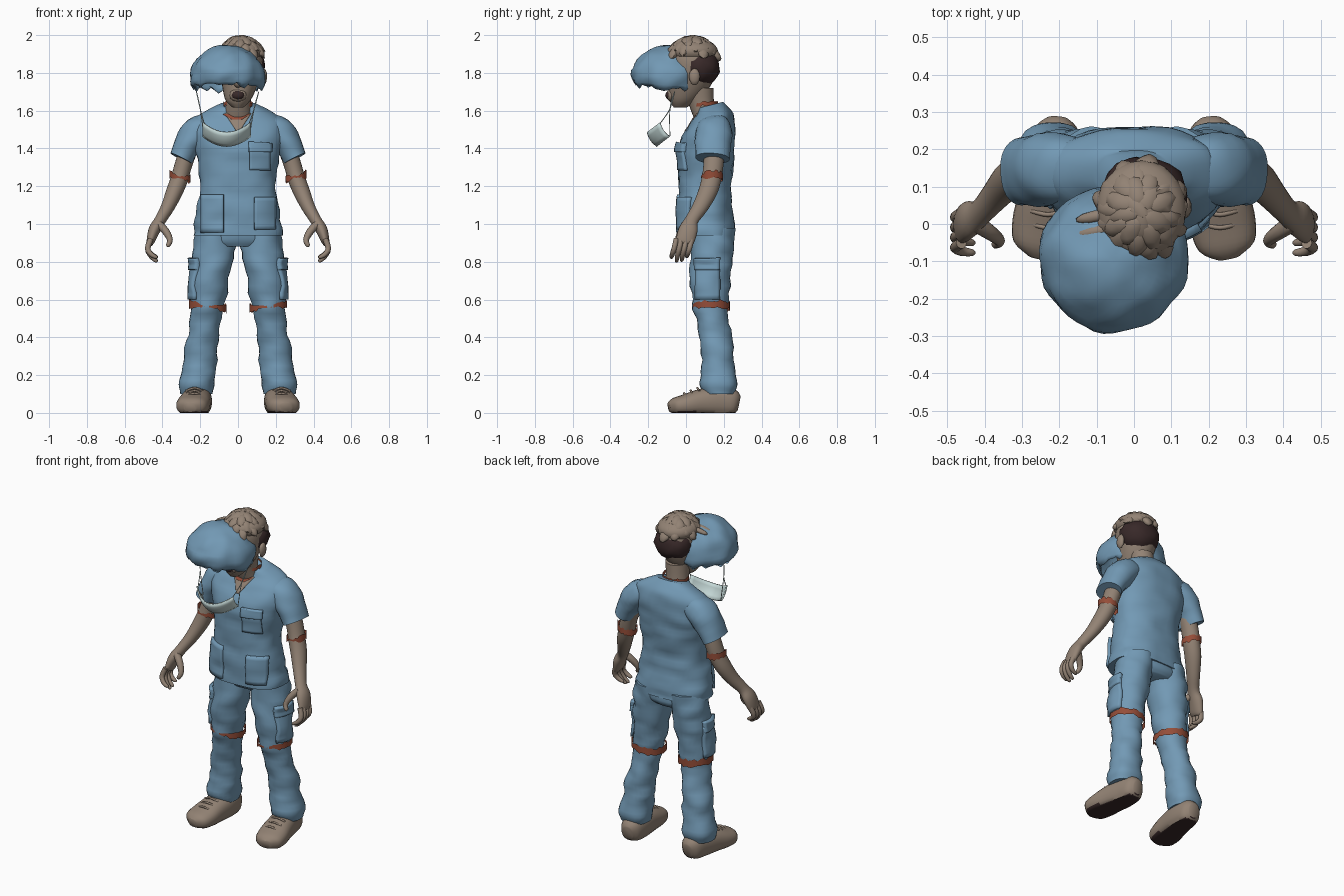
import bpy, bmesh, math, random
from mathutils import Vector, noise

random.seed(4)
if "Cube" in bpy.data.objects:
    bpy.data.objects.remove(bpy.data.objects["Cube"], do_unlink=True)


def material(name, rgb):
    m = bpy.data.materials.new(name)
    m.use_nodes = True
    m.diffuse_color = (*rgb, 1)
    m.node_tree.nodes["Principled BSDF"].inputs["Base Color"].default_value = (*rgb, 1)
    return m


BLUE = material("scrub blue", (0.17, 0.32, 0.46))
TAN = material("warm tan", (0.29, 0.225, 0.175))
DARK = material("dark brown", (0.04, 0.022, 0.022))
RED = material("torn red", (0.30, 0.075, 0.04))
PALE = material("mask pale", (0.55, 0.68, 0.67))


def finish(bm, name, *mats, angle=50):
    bmesh.ops.recalc_face_normals(bm, faces=bm.faces)
    me = bpy.data.meshes.new(name)
    bm.to_mesh(me)
    bm.free()
    for m in mats:
        me.materials.append(m)
    for p in me.polygons:
        p.use_smooth = True
    me.set_sharp_from_angle(angle=math.radians(angle))
    ob = bpy.data.objects.new(name, me)
    bpy.context.collection.objects.link(ob)
    return ob


def smooth_rows(rows, steps):
    """Catmull-Rom through rows of (x, y, z, half width, half depth)."""
    r = [rows[0]] + list(rows) + [rows[-1]]
    out = []
    for a, b, c, d in zip(r, r[1:], r[2:], r[3:]):
        for i in range(steps):
            t = i / steps
            out.append([0.5 * (2 * q + (s - p) * t + (2 * p - 5 * q + 4 * s - u) * t * t
                               + (3 * q - p - 3 * s + u) * t ** 3)
                        for p, q, s, u in zip(a, b, c, d)])
    return out + [list(rows[-1])]


def loft(name, rows, mats, side=1, ref=None, segs=24, steps=4, fold=0.0,
         square=1.0, floor=None, tilt=None):
    """Skin elliptical rings; horizontal rings unless ref gives the depth axis."""
    rows = smooth_rows(rows, steps)
    bm = bmesh.new()
    rings = []
    for i, (x, y, z, a, b) in enumerate(rows):
        u, v = Vector((1, 0, 0)), Vector((0, 1, 0))
        if ref:
            t = Vector(rows[min(i + 1, len(rows) - 1)][:3]) - Vector(rows[max(i - 1, 0)][:3])
            t.normalize()
            v = (Vector(ref) - t * t.dot(Vector(ref))).normalized()
            u = t.cross(v)
        ring = []
        for k in range(segs):
            ang = math.tau * k / segs
            c, s = math.cos(ang), math.sin(ang)
            c, s = (math.copysign(abs(w) ** square, w) for w in (c, s))
            d = u * c * max(a, .001) + v * s * max(b, .001)
            p = Vector((x, y, z)) + d
            if fold:
                q = p * 9
                p += d.normalized() * fold * noise.noise(Vector((q.x, q.y, q.z * 1.8)))
            if tilt:
                p.z += tilt(z) * d.y
            if floor is not None:
                p.z = max(p.z, floor)
            p.x *= side
            ring.append(bm.verts.new(p))
        rings.append(ring)
    for r, q in zip(rings, rings[1:]):
        for k in range(segs):
            j = (k + 1) % segs
            bm.faces.new((r[k], r[j], q[j], q[k]))
    bm.faces.new(rings[0])
    bm.faces.new(rings[-1])
    return finish(bm, name, *mats)


def blob(name, loc, size, mat, direction=None, sub=2, rough=0.0):
    bm = bmesh.new()
    bmesh.ops.create_icosphere(bm, subdivisions=sub, radius=1)
    rot = Vector(direction).to_track_quat('X', 'Z') if direction else None
    for v in bm.verts:
        p = Vector([a * b for a, b in zip(v.co, size)])
        p *= 1 + rough * noise.noise(v.co * 3 + Vector(loc) * 20)
        v.co = Vector(loc) + (rot @ p if rot else p)
    return finish(bm, name, mat)


def patch(name, corners, axis, sign, target, thick, mat, n=8):
    """Sheet between four corners, dropped along an axis onto a target."""
    bm = bmesh.new()
    a, b, c, d = map(Vector, corners)
    grid = [[bm.verts.new(a.lerp(b, i / n).lerp(d.lerp(c, i / n), j / n))
             for i in range(n + 1)] for j in range(n + 1)]
    for r, q in zip(grid, grid[1:]):
        for i in range(n):
            bm.faces.new((r[i], r[i + 1], q[i + 1], q[i]))
    ob = finish(bm, name, mat)
    w = ob.modifiers.new("drape", 'SHRINKWRAP')
    w.target, w.wrap_method = target, 'PROJECT'
    setattr(w, "use_project_" + axis, True)
    w.use_positive_direction, w.use_negative_direction = sign > 0, sign < 0
    s = ob.modifiers.new("thickness", 'SOLIDIFY')
    s.thickness, s.offset = thick, 0
    return ob


def front_patch(name, x0, x1, z0, z1, thick, mat, target, x2=None, x3=None):
    x2, x3 = (x1 if x2 is None else x2), (x0 if x3 is None else x3)
    return patch(name, ((x0, -.5, z0), (x1, -.5, z0), (x2, -.5, z1), (x3, -.5, z1)),
                 'y', 1, target, thick, mat)


def torn_band(name, c, rx, ry, height, slope=0.0, segs=36):
    """Ragged strip around a limb, narrowest at the front."""
    bm = bmesh.new()
    pairs = []
    for k in range(segs):
        a = math.tau * k / segs
        h = height * (1 - .75 * max(0, -math.sin(a)) ** 4) * random.uniform(.7, 1.2)
        p = Vector((c[0] + rx * math.cos(a), c[1] + ry * math.sin(a),
                    c[2] + slope * math.cos(a) + random.uniform(-.005, .005)))
        pairs.append([bm.verts.new(p + Vector((0, 0, e * h))) for e in (-1, 1)])
    for k in range(segs):
        (a, b), (d, e) = pairs[k], pairs[(k + 1) % segs]
        bm.faces.new((a, d, e, b))
    return finish(bm, name, RED)


# Tunic
tunic = loft("tunic", [(0, .11, .94, .238, .152), (0, .108, 1.0, .232, .15), (0, .1, 1.1, .215, .142),
                       (0, .1, 1.2, .2, .138), (0, .105, 1.32, .212, .145), (0, .11, 1.42, .228, .15),
                       (0, .128, 1.5, .24, .13), (0, .14, 1.56, .225, .108),
                       (0, .14, 1.6, .165, .085), (0, .13, 1.63, .1, .068)],
             [BLUE], segs=40, fold=.012, square=.85,
             tilt=lambda z: .25 * max(0, z - 1.5) / .13)
front_patch("neck_opening", -.008, .008, 1.49, 1.585, .008, TAN, tunic, .07, -.07)
front_patch("torn_collar", -.03, .02, 1.55, 1.58, .012, RED, tunic, .065, -.08)
front_patch("chest_pocket", .06, .165, 1.285, 1.40, .03, BLUE, tunic)
front_patch("chest_pocket_flap", .055, .17, 1.38, 1.43, .046, BLUE, tunic)
front_patch("left_hip_pocket", .085, .19, .97, 1.14, .036, BLUE, tunic)
front_patch("right_hip_pocket", -.19, -.075, .955, 1.155, .028, BLUE, tunic)

# Trousers seat
loft("trouser_seat", [(0, .14, .88, .16, .09), (0, .14, .92, .205, .115), (0, .135, 1.02, .2, .11)],
     [BLUE], fold=.008)

for side, word in ((1, "left"), (-1, "right")):
    # Leg, cargo pocket and torn knee
    leg = loft(word + "_trouser_leg",
               [(.115, .145, .98, .1, .11), (.124, .14, .88, .11, .115), (.142, .13, .75, .105, .11),
                (.157, .13, .6, .094, .097), (.166, .138, .5, .084, .085), (.188, .16, .38, .083, .085),
                (.205, .17, .25, .09, .09), (.217, .178, .15, .097, .094), (.22, .178, .1, .085, .088)],
               [BLUE], side, fold=.016)
    for part, z0, z1, th in (("pocket", .6, .79, .03), ("pocket_flap", .755, .82, .045)):
        patch(word + "_cargo_" + part, [(side * .5, y, z) for y, z in
              ((.055, z0), (.175, z0), (.175, z1), (.055, z1))], 'x', -side, leg, th, BLUE)
    torn_band(word + "_torn_knee", (side * .16, .132, .565), .1, .1, .02, side * .012)

    # Shoe with dark sole
    shoe = loft(word + "_shoe",
                [(.205, .28, .05, .03, .04), (.207, .25, .055, .06, .07), (.212, .17, .06, .075, .08),
                 (.225, .08, .055, .083, .072), (.238, 0, .042, .088, .058), (.248, -.06, .035, .075, .045),
                 (.254, -.09, .03, .03, .025)],
                [TAN, DARK], side, ref=(0, 0, 1), floor=0, square=.85)
    for p in shoe.data.polygons:
        p.material_index = int(p.normal.z < -.7)
    for i in range(3):
        y, z = .07 - .035 * i, .132 - .014 * i
        loft(word + "_lace", [(.185, y, z - .015, .006, .006), (.23, y - .01, z, .006, .006),
                              (.275, y, z - .015, .006, .006)], [TAN], side, ref=(0, 0, 1), segs=8)

    # Sleeve, arm and torn elbow
    loft(word + "_sleeve", [(.14, .145, 1.525, .06, .08), (.21, .15, 1.49, .088, .095),
                            (.265, .145, 1.42, .074, .095), (.303, .14, 1.348, .062, .09)],
         [BLUE], side, ref=(0, 1, 0), fold=.01)
    loft(word + "_arm", [(.26, .15, 1.4, .048, .055), (.29, .145, 1.31, .046, .053),
                         (.31, .135, 1.24, .046, .052), (.337, .115, 1.17, .044, .05),
                         (.372, .075, 1.09, .036, .042), (.412, .03, 1.02, .03, .036),
                         (.442, .012, .97, .031, .05), (.462, -.005, .91, .022, .048),
                         (.465, -.01, .89, .012, .035)],
         [TAN], side, ref=(0, 1, 0))
    torn_band(word + "_torn_elbow", (side * .307, .137, 1.25), .056, .058, .02, side * .012)

    # Fingers and thumb
    for i in range(4):
        y = .03 - .027 * i
        short = .02 * abs(i - 1.6)
        loft(word + "_finger", [(.462, y, .92, .015, .015), (.478, y - .012, .87, .015, .014),
                                (.46, y - .022, .825 + short / 2, .013, .013),
                                (.432, y - .026, .795 + short, .009, .009),
                                (.428, y - .026, .79 + short, .001, .001)],
             [TAN], side, ref=(0, 1, 0), segs=10, steps=3)
    loft(word + "_thumb", [(.42, .0, 1.0, .02, .024), (.382, -.025, .96, .02, .02), (.36, -.045, .915, .015, .015),
                           (.372, -.055, .885, .011, .011), (.376, -.055, .88, .001, .001)],
         [TAN], side, ref=(0, 1, 0), segs=10, steps=3)
    # Ear
    blob(word + "_ear", (.02 + side * .118, .045, 1.78), (.016, .03, .045), TAN, rough=.1)

# Neck, head and open mouth
loft("neck", [(0, .11, 1.54, .08, .06), (0, .085, 1.62, .066, .065), (.008, .07, 1.72, .068, .075)], [TAN])
torn_band("torn_neck", (0, .1, 1.635), .078, .07, .012)
loft("head", [(0, -.03, 1.618, .03, .035), (0, -.012, 1.655, .066, .075), (.008, .015, 1.72, .09, .108),
              (.015, .035, 1.8, .108, .125), (.02, .04, 1.88, .108, .125), (.02, .04, 1.94, .08, .1),
              (.02, .04, 1.965, .02, .03)], [TAN])
blob("lips", (0, -.078, 1.682), (.047, .024, .036), TAN)
blob("mouth", (0, -.09, 1.682), (.035, .02, .024), DARK)
blob("nose", (0, -.1, 1.755), (.025, .03, .035), TAN)

# Hair: short dark back, tan locks on top
blob("short_back_hair", (.025, .075, 1.83), (.118, .105, .1), DARK, sub=3, rough=.08)
blob("hair_base", (.02, .04, 1.915), (.12, .13, .066), TAN, sub=3)
for i in range(34):
    r, a = math.sqrt((i + .5) / 34), i * 2.4
    out = Vector((math.cos(a), math.sin(a), -.25 - .9 * r * r))
    loc = (.018 + .105 * r * out.x, .035 + .118 * r * out.y, 1.975 - .075 * r ** 3)
    blob("hair_lock", loc, (.05, random.uniform(.026, .036), .022), TAN, out, rough=.25)
for y in (-.055, -.02, .02):
    blob("hair_wisp", (-.105, y, 1.915), (.055, .016, .014), TAN, (-1, -.2, -.3))

# Surgical cap: ragged open dome
bm = bmesh.new()
rings = []
for i in range(14):
    lat = math.radians(86 - i * 8.6)
    ring = []
    for k in range(48):
        a = math.tau * k / 48
        d = Vector((math.cos(lat) * math.cos(a), math.cos(lat) * math.sin(a), math.sin(lat)))
        p = Vector((-.055 + .2 * d.x, -.095 + .195 * d.y, 1.775 + (.17 if d.z > 0 else .13) * d.z))
        p += d * .012 * noise.noise(d * 2.5)
        if i == 13:
            p.z += random.uniform(-.016, .016)
        if i > 8:
            p.z -= .03 * d.y * (i - 8) / 5 * -1 if d.y < 0 and i < 0 else .015 * d.y
        ring.append(bm.verts.new(p))
    rings.append(ring)
bm.faces.new(rings[0])
for r, q in zip(rings, rings[1:]):
    for k in range(48):
        bm.faces.new((r[k], r[k - 1], q[k - 1], q[k]))
cap = finish(bm, "surgical_cap", BLUE)
cap.modifiers.new("thickness", 'SOLIDIFY').thickness = .008

# Hanging face mask with straps
bm = bmesh.new()
cols = []
for i in range(17):
    t = i / 8 - 1
    top = Vector((-.06 + .122 * t, -.2 + .065 * t * t, 1.488 + .05 * t * t))
    cols.append([bm.verts.new(top + Vector((0, .05, -.073)) * s
                              + Vector((0, -.008, -.005)) * math.sin(math.pi * s)) for s in (0, .25, .5, .75, 1)])
for c, d in zip(cols, cols[1:]):
    for j in range(4):
        bm.faces.new((c[j], d[j], d[j + 1], c[j + 1]))
mask = finish(bm, "face_mask", PALE)
mask.modifiers.new("thickness", 'SOLIDIFY').thickness = .008
for x0, x1 in ((-.22, -.18), (.11, .06)):
    for k in (0, 1):
        loft("mask_strap", [(x0, -.06, 1.7, .0025, .0025), ((x0 + x1) / 2, -.085, 1.61, .0025, .0025),
                            (x1, -.135 + .05 * k, 1.535 - .07 * k, .0025, .0025)],
             [PALE], ref=(0, 1, 0), segs=6)
